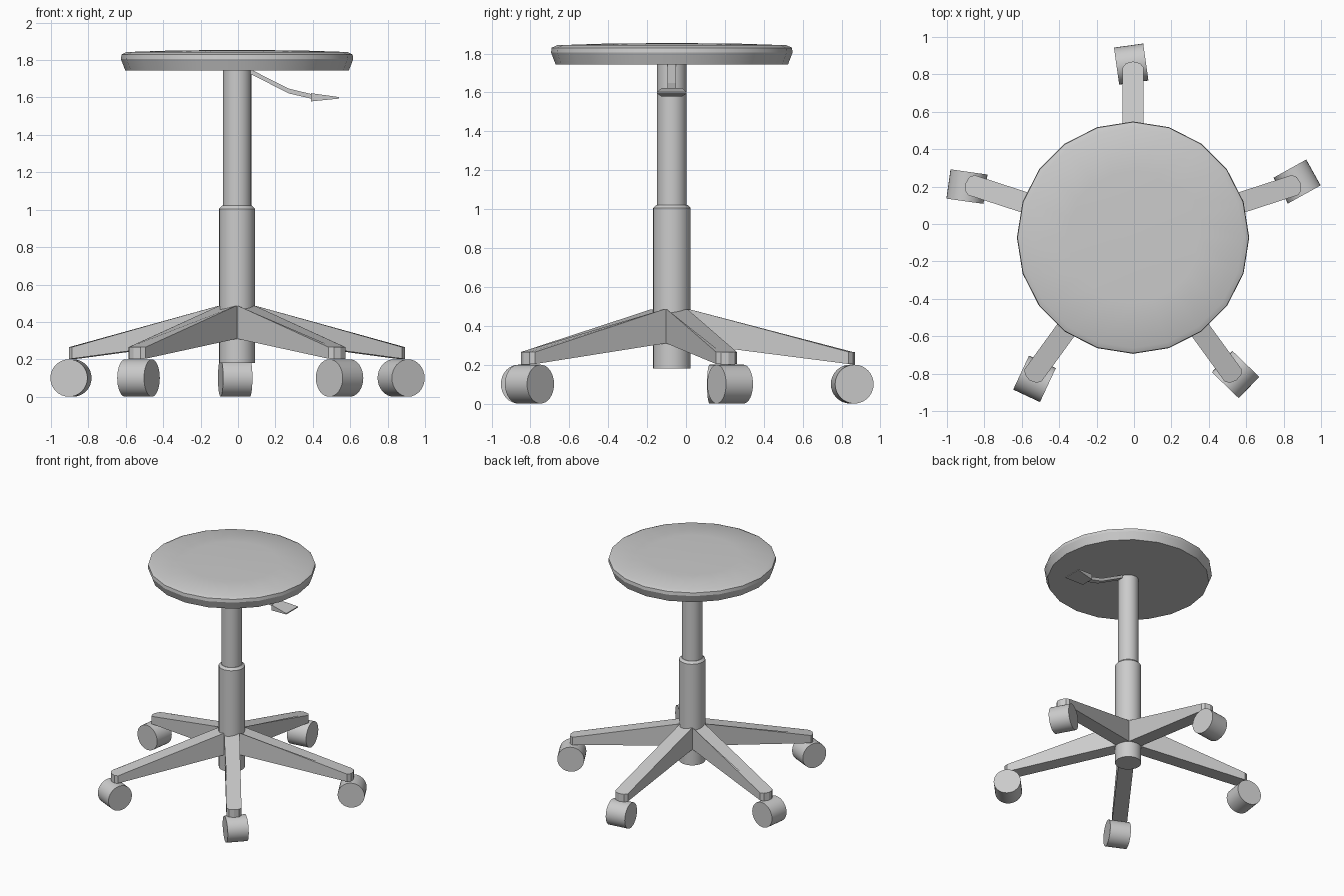
import bpy, bmesh
from math import sin, cos, pi, radians
from mathutils import Matrix

if "Cube" in bpy.data.objects:
    bpy.data.objects.remove(bpy.data.objects["Cube"])

CX, CY = -0.005, -0.073      # axis of the stool


def make(name, verts, faces, matrix=None, smooth=None):
    me = bpy.data.meshes.new(name)
    me.from_pydata(verts, [], faces)
    bm = bmesh.new()
    bm.from_mesh(me)
    bmesh.ops.recalc_face_normals(bm, faces=bm.faces)
    bm.to_mesh(me)
    bm.free()
    ob = bpy.data.objects.new(name, me)
    bpy.context.collection.objects.link(ob)
    if matrix:
        ob.matrix_world = matrix
    if smooth:
        bpy.ops.object.select_all(action='DESELECT')
        ob.select_set(True)
        bpy.context.view_layer.objects.active = ob
        bpy.ops.object.shade_smooth_by_angle(angle=radians(smooth))
    return ob


def loft(name, rings, matrix=None, smooth=None):
    """Skin a row of equal-sized closed rings and cap both ends."""
    n = len(rings[0])
    verts = [v for r in rings for v in r]
    faces = [(k * n + i, k * n + (i + 1) % n, (k + 1) * n + (i + 1) % n, (k + 1) * n + i)
             for k in range(len(rings) - 1) for i in range(n)]
    faces += [tuple(range(n)), tuple(range(len(verts) - n, len(verts)))]
    return make(name, verts, faces, matrix, smooth)


def lathe(name, profile, n, matrix=None, smooth=30):
    rings = [[(r * cos(2 * pi * i / n), r * sin(2 * pi * i / n), z) for i in range(n)]
             for r, z in profile]
    return loft(name, rings, matrix, smooth)


axis = Matrix.Translation((CX, CY, 0))

# Seat: 20-sided cushion with a slightly domed top
lathe("seat", [(0.598, 1.745), (0.621, 1.805), (0.618, 1.83), (0.59, 1.843),
               (0.35, 1.851), (0.05, 1.854)], 20, axis, 25)

# Gas-lift column: thin upper tube in a wider sleeve
lathe("upper_column", [(0.076, 1.0), (0.076, 1.75)], 24, axis)
lathe("lower_sleeve", [(0.097, 0.18), (0.097, 1.005), (0.08, 1.022)], 24, axis)

# Five tapered legs with softly rounded tips
W = 0.056
outline = [(0.0, -W), (0.91, -W), (0.932, -0.038), (0.942, 0),
           (0.932, 0.038), (0.91, W), (0.0, W)]


def leg_top(x):
    return 0.485 - 0.22 * max(0, x - 0.09) / 0.83 if x < 0.9 else 0.265


def leg_bottom(x):
    return 0.32 - 0.118 * min(x, 0.92) / 0.92


for i in range(5):
    m = axis @ Matrix.Rotation(radians(90 + 72 * i), 4, 'Z')
    pts = [(0.09, -W)] + outline[1:-1] + [(0.09, W), (0.0, W), (0.0, -W)]
    loft(f"leg_{i + 1}", [[(x, y, leg_bottom(x)) for x, y in pts],
                          [(x, y, leg_top(x)) for x, y in pts]], m)

# Caster wheels: x, y and heading of the axle
for i, (x, y, a) in enumerate([(-0.015, 0.855, 8), (-0.893, 0.2, 82), (-0.532, -0.828, -25),
                               (0.543, -0.805, 46), (0.872, 0.227, -61)]):
    m = (Matrix.Translation((x, y, 0.1)) @ Matrix.Rotation(radians(a), 4, 'Z')
         @ Matrix.Rotation(pi / 2, 4, 'Y'))
    lathe(f"caster_{i + 1}", [(0.1, -0.079), (0.1, 0.079)], 32, m)


# Height lever: bent rod and a flared, wedge-shaped paddle
def section(x, z, half_width, half_height):
    return [(x, CY + sy * half_width, z + sz * half_height)
            for sy, sz in ((-1, -1), (1, -1), (1, 1), (-1, 1))]


loft("lever_rod", [section(0.03, 1.757, 0.022, 0.012), section(0.27, 1.635, 0.022, 0.013),
                   section(0.40, 1.604, 0.022, 0.012)])
loft("lever_paddle", [section(0.39, 1.601, 0.052, 0.022), section(0.54, 1.598, 0.076, 0.004)])
